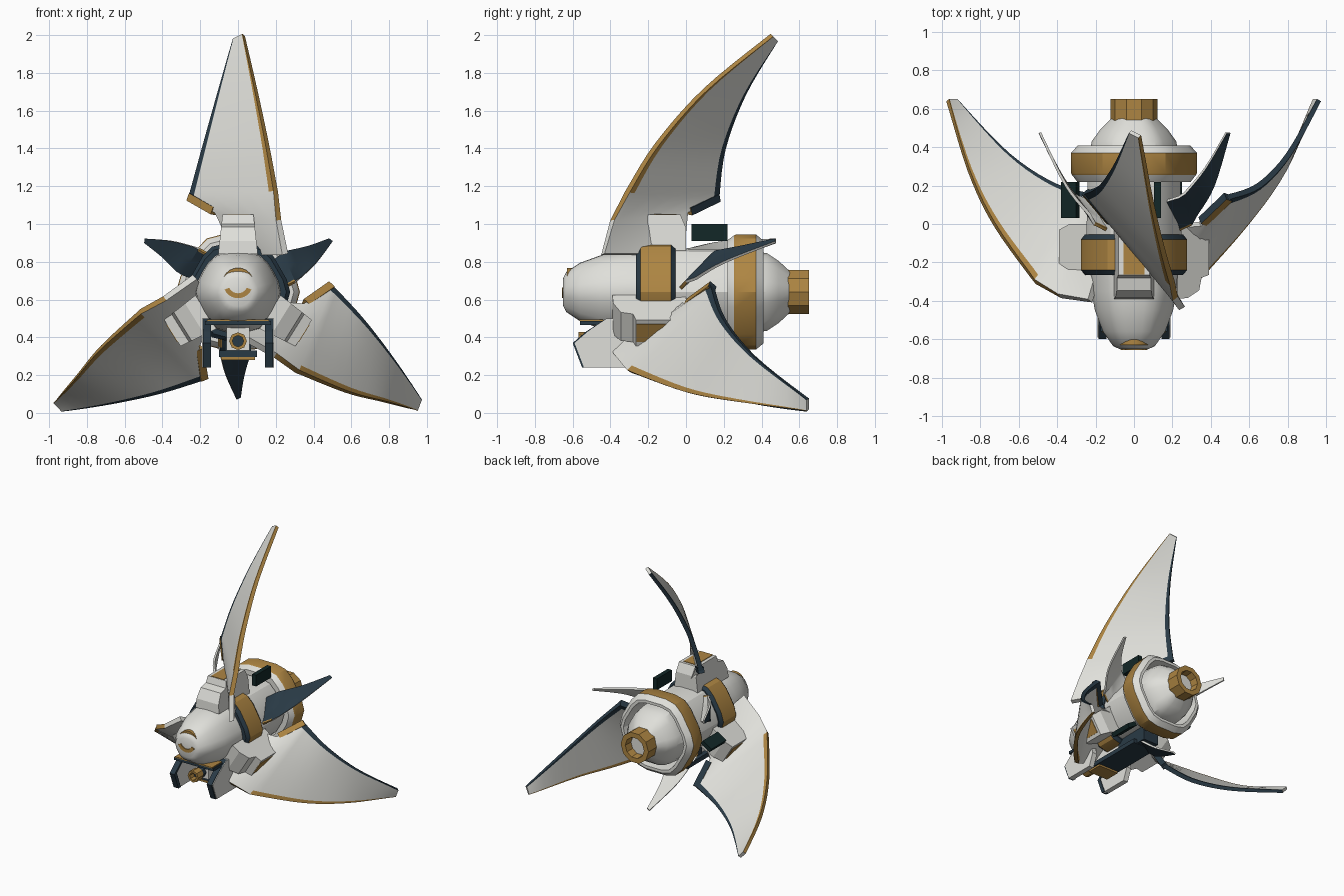
import bpy, bmesh, math
from mathutils import Vector

if "Cube" in bpy.data.objects:
    bpy.data.objects.remove(bpy.data.objects["Cube"])

AX = 0.64  # height of the hull axis

def mat(name, c):
    m = bpy.data.materials.new(name)
    m.diffuse_color = (*c, 1)
    m.use_nodes = True
    m.node_tree.nodes["Principled BSDF"].inputs["Base Color"].default_value = m.diffuse_color
    return m

MATS = [mat("off_white", (.74, .74, .70)), mat("gold", (.42, .235, .055)),
        mat("dark_navy", (.022, .042, .06)), mat("vent_black", (.006, .02, .02))]
WHITE, GOLD, NAVY, BLACK = range(4)

def finish(name, verts, faces, fm, smooth=30):
    me = bpy.data.meshes.new(name)
    me.from_pydata([tuple(v) for v in verts], [], faces)
    for m in MATS:
        me.materials.append(m)
    for p, i in zip(me.polygons, fm):
        p.material_index = i
    bm = bmesh.new()
    bm.from_mesh(me)
    bmesh.ops.recalc_face_normals(bm, faces=bm.faces)
    bm.to_mesh(me)
    bm.free()
    ob = bpy.data.objects.new(name, me)
    bpy.context.collection.objects.link(ob)
    if smooth:
        bpy.ops.object.select_all(action='DESELECT')
        ob.select_set(True)
        bpy.context.view_layer.objects.active = ob
        bpy.ops.object.shade_smooth_by_angle(angle=math.radians(smooth))
    return ob

def polar(a, r, t, y):
    """Point at radius r, sideways t, length y in a frame turned to angle a."""
    a = math.radians(a)
    return Vector((r * math.cos(a) - t * math.sin(a), y, AX + r * math.sin(a) + t * math.cos(a)))

def lathe(name, prof, n=24, hexy=1.0, closed=False, centre=(0, AX), smooth=30):
    """prof rows: y, radius, colour of the band that starts there."""
    V, F, M = [], [], []
    for y, r, _ in prof:
        for k in range(n):
            a = 2 * math.pi * k / n
            d = abs((math.degrees(a) % 60) - 30)
            f = 1 + hexy * (min(1 / math.cos(math.radians(d)), 1.075) - 1)
            V.append((centre[0] + r * f * math.cos(a), y, centre[1] + r * f * math.sin(a)))
    m = len(prof)
    for i in range(m if closed else m - 1):
        for k in range(n):
            j, k2 = (i + 1) % m, (k + 1) % n
            F.append((i * n + k, i * n + k2, j * n + k2, j * n + k))
            M.append(prof[i][2])
    if not closed:
        F += [tuple(range(n)), tuple(range((m - 1) * n, m * n))]
        M += [prof[0][2], prof[-1][2]]
    return finish(name, V, F, M, smooth)

def prism(name, a, pts, t0, t1, col, taper=1.0):
    """Extrude a (y, r) outline sideways from t0 to t1 in the frame at angle a."""
    n = len(pts)
    rmin = min(p[1] for p in pts)
    rmax = max(p[1] for p in pts)
    V = []
    for t in (t0, t1):
        for y, r in pts:
            s = 1 + (taper - 1) * (r - rmin) / (rmax - rmin)
            V.append(polar(a, r, t * s, y))
    F = [tuple(range(n)), tuple(range(n, 2 * n))]
    F += [(i, (i + 1) % n, n + (i + 1) % n, n + i) for i in range(n)]
    return finish(name, V, F, [col] * len(F), 0)

def box(name, x0, x1, y0, y1, z0, z1, col):
    return prism(name, 90, [(y0, z0 - AX), (y1, z0 - AX), (y1, z1 - AX), (y0, z1 - AX)], -x1, -x0, col)

def spline(P, i, u):
    p = [Vector(P[max(2, min(len(P) - 1, i + k))]) for k in (-1, 0, 1, 2)]
    return .5 * (2 * p[1] + (p[2] - p[0]) * u + (2 * p[0] - 5 * p[1] + 4 * p[2] - p[3]) * u * u
                 + (3 * p[1] - p[0] - 3 * p[2] + p[3]) * u ** 3)

def fin(name, a, lead, trail, thick, small=False):
    """Blade between a leading and a trailing edge given as (r, t, y) stations."""
    L, T = [], []
    for src, dst in ((lead, L), (trail, T)):
        dst += [Vector(src[0]), Vector(src[1])]
        for i in range(2, len(src) - 1):
            dst += [spline(src, i, k / 5) for k in range(5)]
        dst.append(Vector(src[-1]))
    L = [polar(a, *p) for p in L]
    T = [polar(a, *p) for p in T]
    cols = [0, .055, .28, .5, .72, .94, 1]
    n, c = len(L), len(cols)
    V, F, M = [], [], []
    for side in (1, -1):
        for i in range(n):
            up = (L[min(i + 1, n - 1)] + T[min(i + 1, n - 1)]) - (L[max(i - 1, 0)] + T[max(i - 1, 0)])
            nor = (T[i] - L[i]).cross(up).normalized()
            if nor.y > 0:
                nor = -nor
            for s in cols:
                h = thick * (1 - .35 * i / n)
                V.append(L[i].lerp(T[i], s) + nor * h * side)
    o = n * c
    def edge_col(i, j):
        if small:
            return GOLD if j == 0 and i == 0 else None
        if j == 0:
            return GOLD if i >= 1 else WHITE
        if j == c - 2:
            return NAVY if i >= 2 else WHITE
        return None
    for i in range(n - 1):
        for j in range(c - 1):
            q = (i * c + j, i * c + j + 1, (i + 1) * c + j + 1, (i + 1) * c + j)
            e = edge_col(i, j)
            if i == 1 and not small:
                e = WHITE
            F += [q, tuple(o + k for k in q)]
            M += [e if e is not None else (NAVY if small else WHITE), e if e is not None else WHITE]
        for j in (0, c - 1):
            q = i * c + j
            F.append((q, q + c, o + q + c, o + q))
            e = edge_col(i, min(j, c - 2))
            M.append(e if e is not None else WHITE)
    for i in (0, n - 1):
        for j in range(c - 1):
            q = i * c + j
            F.append((q, q + 1, o + q + 1, o + q))
            M.append(WHITE)
    finish(name, V, F, M)
    if not small:
        # bar closing the root of the blade: gold in front, dark behind
        A, B = polar(a, *trail[1]), polar(a, *trail[2])
        d = (B - A).normalized()
        inward = polar(a, *lead[2]) - B
        inward = (inward - d * inward.dot(d)).normalized()
        w = d.cross(inward) * (thick + .005)
        A = A + d * .02
        V = [p + inward * k + w * s for p in (A, B) for k, s in ((-.02, -1), (-.02, 1), (.022, 1), (.022, -1))]
        F = [(0, 1, 2, 3), (4, 5, 6, 7)] + [(k, (k + 1) % 4, 4 + (k + 1) % 4, 4 + k) for k in range(4)]
        mid = sum(V, Vector()) / 8
        M = [GOLD if (sum((V[k] for k in f), Vector()) / 4 - mid).y < -.005 else NAVY for f in F]
        finish(name + "_root_bar", V, F, M, 0)

# hull, bands, rear ring, tail cone and nozzle
lathe("hull_nose", [(-.65, .075, 0), (-.635, .105, 0), (-.56, .155, 0), (-.45, .195, 0),
                    (-.35, .212, 0), (-.2, .22, 0)], hexy=.6)
lathe("hull_body", [(-.2, .22, 0), (-.05, .23, 0), (.24, .225, 0), (.37, .215, 0),
                    (.43, .205, 0), (.49, .165, 0), (.55, .11, 0)])
lathe("front_band", [(-.265, .238, NAVY), (-.24, .257, GOLD), (-.08, .257, NAVY), (-.055, .238, NAVY)])
lathe("rear_ring", [(.22, .235, WHITE), (.22, .275, WHITE), (.255, .3, GOLD), (.265, .305, GOLD),
                    (.37, .305, WHITE), (.41, .272, WHITE), (.41, .25, WHITE), (.3, .235, WHITE)], closed=True)
lathe("nozzle", [(.54, .123, GOLD), (.65, .123, GOLD), (.65, .083, GOLD), (.56, .075, GOLD)],
      n=10, hexy=0, closed=True)
lathe("nozzle_core", [(.54, .08, 0), (.585, .08, 0)], n=10, hexy=0)

# gold arcs on the nose
def arc(name, cz, r0, r1, a0, a1, y0, y1):
    V, F = [], []
    n = 10
    for k in range(n + 1):
        a = math.radians(a0 + (a1 - a0) * k / n)
        for r, y in ((r0, y0), (r1, y0), (r1, y1), (r0, y1)):
            V.append((r * math.cos(a), y, cz + r * math.sin(a)))
        if k < n:
            b = 4 * k
            F += [(b + j, b + (j + 1) % 4, b + 4 + (j + 1) % 4, b + 4 + j) for j in range(4)]
    F += [(0, 1, 2, 3), tuple(range(4 * n, 4 * n + 4))]
    finish(name, V, F, [GOLD] * len(F))
arc("nose_upper_arc", .685, .052, .083, 10, 170, -.63, -.57)
arc("nose_lower_arc", .685, .052, .078, 205, 335, -.657, -.63)

# three large fins, with the two lower ones swept further back
TOP_L = [(.2, -.25, -.44), (.38, -.215, -.39), (.53, -.2, -.31), (.78, -.155, -.155), (1.07, -.095, .1), (1.36, -.03, .455)]
TOP_T = [(.2, 0, -.02), (.42, .11, 0), (.5, .25, .165), (.76, .18, .2), (1.05, .1, .31), (1.335, .02, .48)]
LOW_L = [(.15, -.19, -.4), (.345, -.18, -.375), (.49, -.19, -.3), (.773, -.142, 0), (.97, -.08, .28), (1.13, -.032, .645)]
LOW_T = [(.15, .02, -.02), (.33, .12, 0), (.4, .285, .14), (.625, .226, .2), (.86, .14, .36), (1.118, .03, .645)]
fin("top_fin", 90, TOP_L, TOP_T, .018)
fin("lower_right_fin", -32, LOW_L, LOW_T, .018)
fin("lower_left_fin", 212.5, LOW_L, LOW_T, .018)

# three small stabilisers between them
SM_L = [(.22, -.1, -.03), (.29, -.1, .0), (.32, -.097, .05), (.44, -.065, .2), (.565, -.01, .475)]
SM_T = [(.22, .05, .12), (.3, .06, .14), (.335, .06, .16), (.44, .03, .29), (.555, .012, .475)]
for nm, a in (("right", 29), ("left", 151), ("bottom", 270)):
    fin(nm + "_stabiliser", a, SM_L, SM_T, .009, True)

# fin mounts with gold caps, and vent plates
for nm, a in (("top", 90), ("lower_right", -32), ("lower_left", 212)):
    prism(nm + "_mount", a, [(-.39, .2), (-.385, .27), (-.345, .345), (-.28, .36), (-.265, .41), (-.03, .41),
                             (0, .34), (0, .2)], -.105, .105, WHITE, .78)
    prism(nm + "_mount_cap", a, [(-.262, .414), (-.05, .414), (-.05, .405), (-.262, .405)], -.055, .055, GOLD)
    prism(nm + "_vent", a, [(.03, .27), (.22, .27), (.22, .36), (.03, .36)], -.14, -.105, BLACK)

# chin: cross plate, skids with dark front edges, gun and belly plates
box("chin_plate", -.175, .175, -.56, -.28, .465, .487, NAVY)
box("chin_trim", -.165, .165, -.565, -.44, .487, .495, GOLD)
SKID = [(-.59, .37), (-.54, .24), (-.3, .24), (-.26, .34), (-.3, .5), (-.42, .5), (-.52, .43)]
EDGE = [(-.6, .37), (-.55, .24), (-.52, .24), (-.57, .37), (-.5, .43), (-.4, .5), (-.42, .5), (-.53, .43)]
for nm, s in (("right", 1), ("left", -1)):
    prism(nm + "_skid", 90, [(y, z - AX) for y, z in SKID], -s * .148, -s * .19, WHITE)
    prism(nm + "_skid_edge", 90, [(y, z - AX) for y, z in EDGE], -s * .142, -s * .185, NAVY)
lathe("gun_barrel", [(-.57, .047, GOLD), (-.5, .047, GOLD), (-.5, .03, GOLD), (-.57, .03, GOLD)],
      n=8, hexy=0, closed=True, centre=(0, .38))
lathe("gun_body", [(-.52, .04, NAVY), (-.25, .045, NAVY)], n=8, hexy=0, centre=(0, .38))
box("gun_mount", -.06, .06, -.46, -.1, .33, .47, WHITE)
box("belly_plate", -.1, .1, -.42, .12, .295, .33, NAVY)
box("belly_trim", -.09, .09, -.425, -.3, .28, .295, GOLD)
box("belly_block", -.07, .07, -.1, .2, .3, .43, NAVY)
